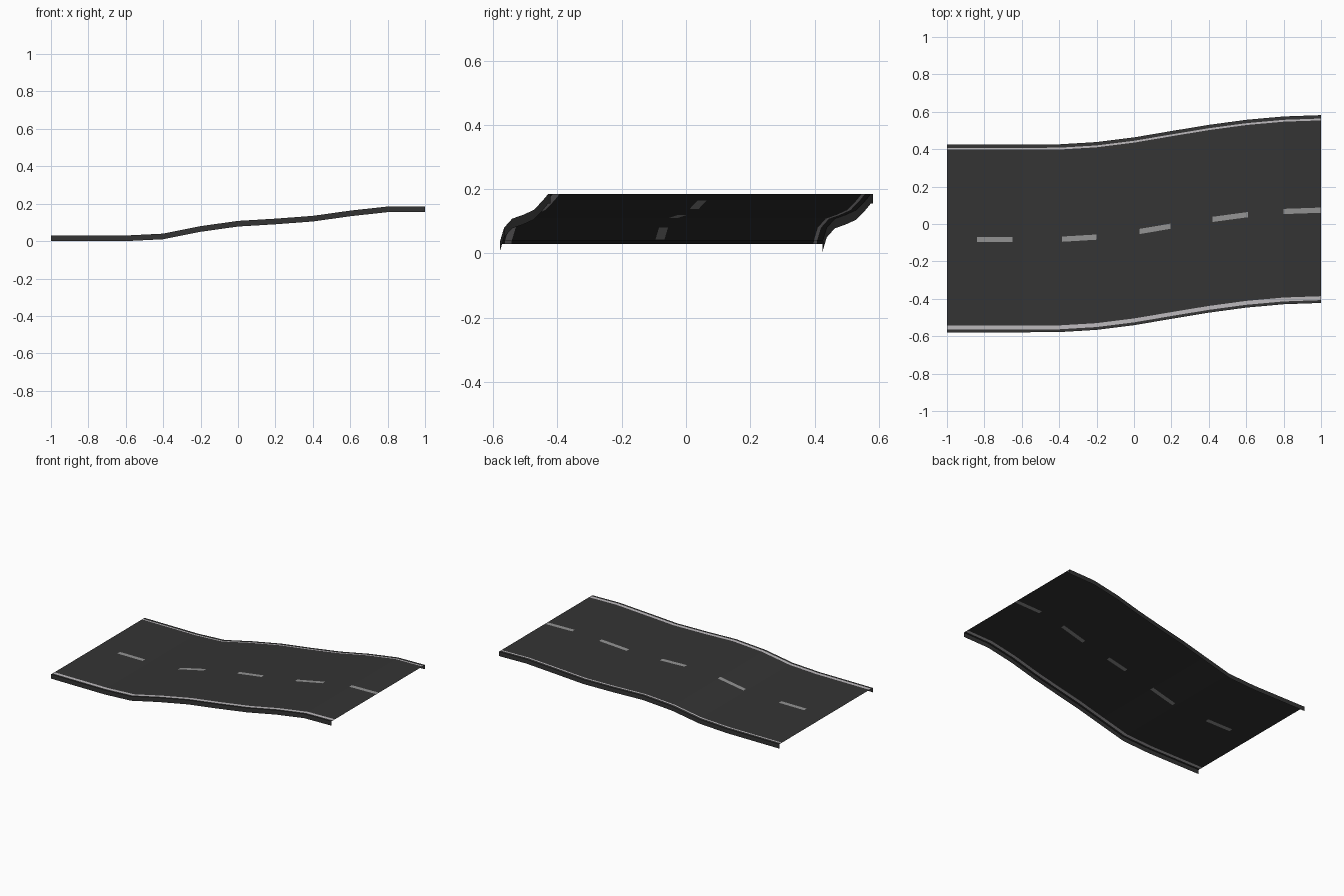
import bpy

if "Cube" in bpy.data.objects:
    bpy.data.objects.remove(bpy.data.objects["Cube"])


def material(name, r, g, b):
    m = bpy.data.materials.new(name)
    m.diffuse_color = (r, g, b, 1)
    m.use_nodes = True
    m.node_tree.nodes["Principled BSDF"].inputs["Base Color"].default_value = m.diffuse_color
    return m


asphalt = material("asphalt", 0.034, 0.034, 0.034)
dash_paint = material("grey_dash_paint", 0.29, 0.29, 0.29)
line_paint = material("pale_edge_paint", 0.50, 0.48, 0.50)

# Centre line of the road: x, y, height of the top surface
PATH = [(-1.0, -0.077, 0.03), (-0.6, -0.077, 0.03), (-0.4, -0.076, 0.04),
        (-0.2, -0.064, 0.08), (0.0, -0.039, 0.108), (0.2, -0.005, 0.12),
        (0.4, 0.028, 0.135), (0.6, 0.055, 0.163), (0.8, 0.073, 0.185),
        (1.0, 0.080, 0.185)]
DASHES = [(-0.84, -0.65), (-0.385, -0.2), (0.03, 0.195), (0.42, 0.61), (0.8, 1.0)]
HALF = 0.502
SKIRT = 0.03
# Breaks across the road: edge, edge line, dash, edge line, edge
ACROSS = [-HALF, -0.487, -0.466, -0.020, 0.008, 0.474, 0.484, HALF]


def centre(x):
    for (x0, y0, z0), (x1, y1, z1) in zip(PATH, PATH[1:]):
        if x <= x1:
            t = (x - x0) / (x1 - x0)
            return y0 + t * (y1 - y0), z0 + t * (z1 - z0)
    return PATH[-1][1:]


STATIONS = sorted({p[0] for p in PATH} | {e for d in DASHES for e in d})


def sweep(name, profile, pick):
    """Sweep an open (offset, drop) profile along the road."""
    n = len(profile)
    verts, faces, mats = [], [], []
    for x in STATIONS:
        y, z = centre(x)
        verts += [(x, y + o, z - d) for o, d in profile]
    for i in range(len(STATIONS) - 1):
        xm = (STATIONS[i] + STATIONS[i + 1]) / 2
        for j in range(n - 1):
            a = i * n + j
            faces.append((a, a + n, a + n + 1, a + 1))
            mats.append(pick(xm, j))
    mesh = bpy.data.meshes.new(name)
    mesh.from_pydata(verts, [], faces)
    for m in (asphalt, dash_paint, line_paint):
        mesh.materials.append(m)
    mesh.polygons.foreach_set("material_index", mats)
    mesh.update()
    obj = bpy.data.objects.new(name, mesh)
    bpy.context.collection.objects.link(obj)
    return obj


def paint(x, strip):
    if strip in (1, 5):
        return 2
    if strip == 3 and any(a < x < b for a, b in DASHES):
        return 1
    return 0


# Open road sheet with painted lines cut into it
sweep("road_surface", [(o, 0) for o in ACROSS], paint)
# Hanging side skirts, facing outward
sweep("front_skirt", [(-HALF, SKIRT), (-HALF, 0)], lambda x, j: 0)
sweep("back_skirt", [(HALF, 0), (HALF, SKIRT)], lambda x, j: 0)
